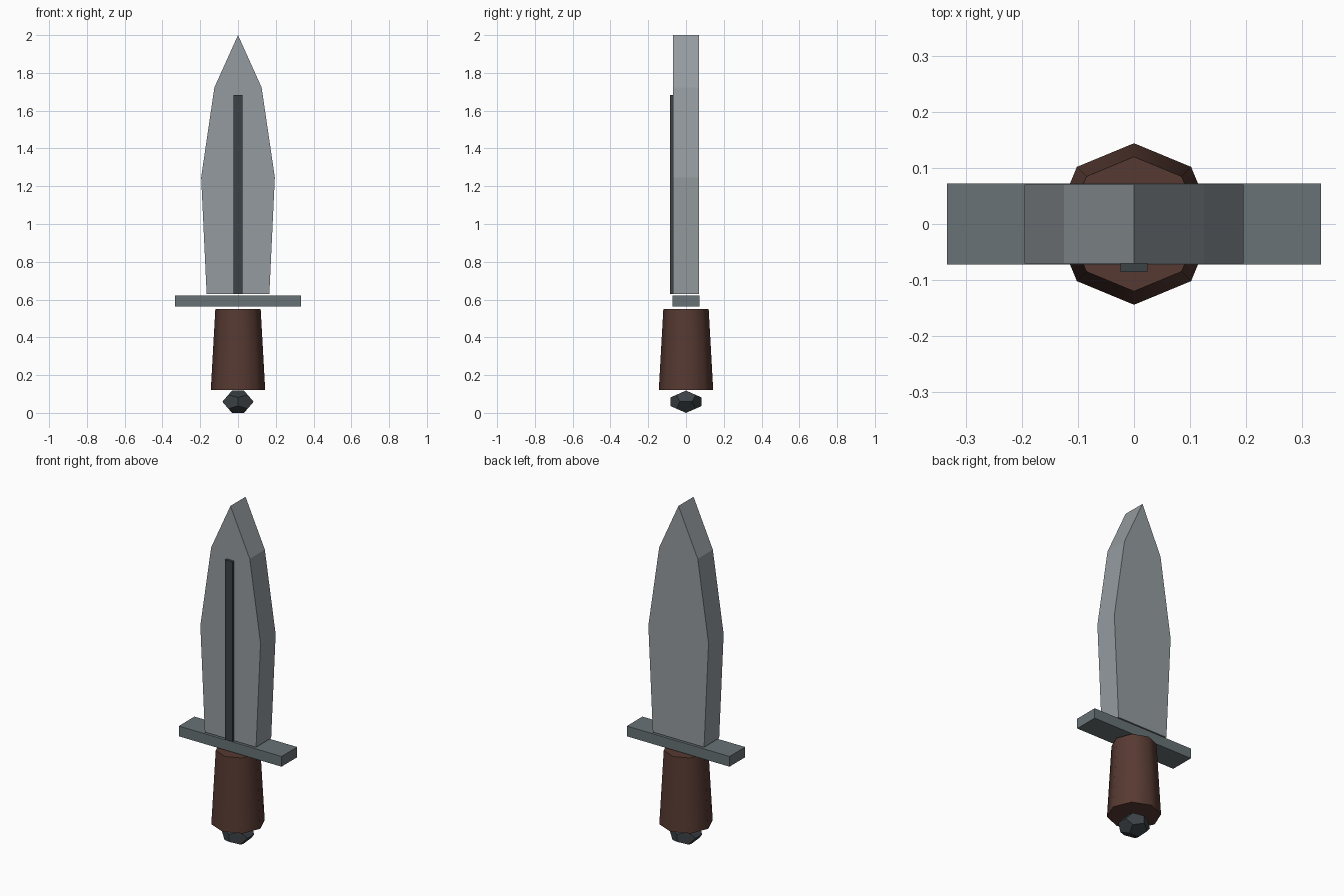
import bpy, bmesh, math
from mathutils import Vector

if "Cube" in bpy.data.objects:
    bpy.data.objects.remove(bpy.data.objects["Cube"])


def material(name, rgb):
    m = bpy.data.materials.new(name)
    m.diffuse_color = (*rgb, 1)
    m.use_nodes = True
    m.node_tree.nodes["Principled BSDF"].inputs["Base Color"].default_value = m.diffuse_color
    return m


STEEL = material("steel", (0.30, 0.33, 0.35))
GUNMETAL = material("gunmetal", (0.14, 0.17, 0.18))
DARK = material("dark_metal", (0.045, 0.055, 0.062))
LEATHER = material("leather", (0.095, 0.042, 0.032))


def finish(name, bm, mat):
    bmesh.ops.recalc_face_normals(bm, faces=bm.faces[:])
    mesh = bpy.data.meshes.new(name)
    bm.to_mesh(mesh)
    bm.free()
    mesh.materials.append(mat)
    obj = bpy.data.objects.new(name, mesh)
    bpy.context.collection.objects.link(obj)
    return obj


def extruded(name, outline, y0, y1, mat):
    """Extrude an x-z outline from y0 to y1."""
    bm = bmesh.new()
    face = bm.faces.new([bm.verts.new((x, y0, z)) for x, z in outline])
    res = bmesh.ops.extrude_face_region(bm, geom=[face])
    verts = [g for g in res["geom"] if isinstance(g, bmesh.types.BMVert)]
    bmesh.ops.translate(bm, verts=verts, vec=(0, y1 - y0, 0))
    return finish(name, bm, mat)


def bar(name, half_x, z0, z1, y0, y1, mat):
    outline = [(-half_x, z0), (half_x, z0), (half_x, z1), (-half_x, z1)]
    return extruded(name, outline, y0, y1, mat)


# Blade: right half of the leaf profile, mirrored, with a single tip
half = [(0.166, 0.63), (0.195, 1.247), (0.125, 1.723)]
outline = half + [(0, 2.0)] + [(-x, z) for x, z in reversed(half)]
extruded("blade", outline, -0.07, 0.07, STEEL)

# Dark raised strip on the front of the blade
bar("blade_strip", 0.024, 0.63, 1.684, -0.086, -0.06, DARK)

# Crossguard
bar("guard", 0.333, 0.562, 0.622, -0.0725, 0.0725, GUNMETAL)

# Eight-sided tapered grip
bpy.ops.mesh.primitive_cone_add(vertices=8, radius1=0.144, radius2=0.12,
                                depth=0.431, location=(0, 0, 0.3355))
grip = bpy.context.object
grip.name = "grip"
grip.data.materials.append(LEATHER)
bpy.ops.object.shade_smooth_by_angle(angle=math.radians(60))

# Pommel: slightly flattened dodecahedron
phi = (1 + math.sqrt(5)) / 2
points = {(a, b, c) for a in (-1, 1) for b in (-1, 1) for c in (-1, 1)}
for a in (-1 / phi, 1 / phi):
    for b in (-phi, phi):
        points |= {(a, 0, b), (b, a, 0), (0, b, a)}
bm = bmesh.new()
for p in sorted(points):
    bm.verts.new(p)
bmesh.ops.convex_hull(bm, input=bm.verts[:])
bmesh.ops.dissolve_limit(bm, angle_limit=0.05, verts=bm.verts[:], edges=bm.edges[:])
for v in bm.verts:
    v.co = Vector((v.co.x * 0.083 / phi, v.co.y * 0.083 / phi,
                   0.059 + v.co.z * 0.059 / phi))
finish("pommel", bm, DARK)
